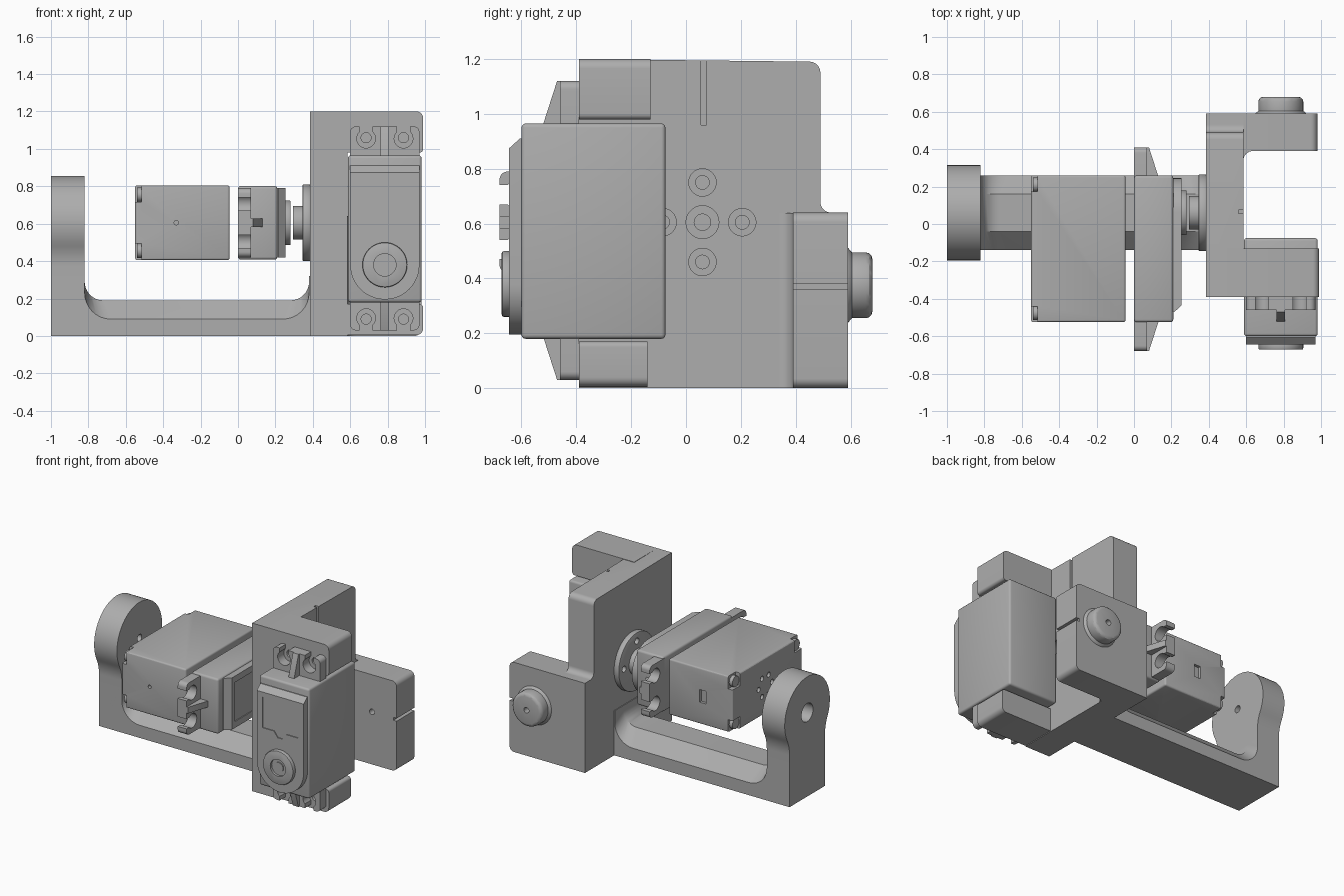
import bpy, bmesh, math
from mathutils import Vector

cube = bpy.data.objects.get("Cube")
if cube:
    bpy.data.objects.remove(cube, do_unlink=True)

grey = bpy.data.materials.new("mid grey")
grey.use_nodes = True
COLOUR = (0.42, 0.42, 0.42, 1)
grey.diffuse_color = COLOUR
grey.node_tree.nodes["Principled BSDF"].inputs["Base Color"].default_value = COLOUR

parts = []
AXIS_Y, AXIS_Z = 0.06, 0.605


# Extrusion directions: profile (a, b) pushed along h
def along_x(a, b, h): return (h, a, b)
def along_y(a, b, h): return (a, h, b)
def along_z(a, b, h): return (a, b, h)


# Servo frames: u along the length, w across the width, d along the shaft
def arm_servo(u, w, d): return (d, AXIS_Y - u, AXIS_Z + w)
def tilt_servo(u, w, d): return (0.785 + w, -0.39 - d, 0.38 + u)


def circle(a, b, r, n=40):
    return [(a + r * math.cos(2 * math.pi * i / n), b + r * math.sin(2 * math.pi * i / n)) for i in range(n)]


def rect(a0, a1, b0, b1):
    return [(a0, b0), (a1, b0), (a1, b1), (a0, b1)]


def rounded(corners, steps=8):
    """Outline whose corners (a, b, radius) are filleted."""
    out = []
    for i, c in enumerate(corners):
        p = Vector(c[:2])
        if len(c) < 3:
            out.append(tuple(p))
            continue
        e = (Vector(corners[i - 1][:2]) - p).normalized()
        f = (Vector(corners[(i + 1) % len(corners)][:2]) - p).normalized()
        half = e.angle(f) / 2
        centre = p + (e + f).normalized() * c[2] / math.sin(half)
        start = p + e * c[2] / math.tan(half) - centre
        end = p + f * c[2] / math.tan(half) - centre
        sweep = start.angle(end)
        for k in range(steps + 1):
            t = k / steps
            q = (start * math.sin((1 - t) * sweep) + end * math.sin(t * sweep)) / math.sin(sweep)
            out.append(tuple(centre + q))
    return out


def loft(name, rings, keep=True):
    bm = bmesh.new()
    loops = [[bm.verts.new(p) for p in ring] for ring in rings]
    n = len(loops[0])
    for a, b in zip(loops, loops[1:]):
        for i in range(n):
            bm.faces.new((a[i], a[(i + 1) % n], b[(i + 1) % n], b[i]))
    bm.faces.new(loops[0])
    bm.faces.new(loops[-1])
    bmesh.ops.recalc_face_normals(bm, faces=bm.faces)
    me = bpy.data.meshes.new(name)
    bm.to_mesh(me)
    bm.free()
    ob = bpy.data.objects.new(name, me)
    bpy.context.collection.objects.link(ob)
    me.materials.append(grey)
    if keep:
        parts.append(ob)
    return ob


def prism(name, pts, lo, hi, place, keep=True):
    return loft(name, [[place(a, b, h) for a, b in pts] for h in (lo, hi)], keep)


def bake(ob):
    dg = bpy.context.evaluated_depsgraph_get()
    me = bpy.data.meshes.new_from_object(ob.evaluated_get(dg))
    ob.modifiers.clear()
    ob.data = me


def bevel(ob, width, segments=3):
    m = ob.modifiers.new("round", 'BEVEL')
    m.width, m.segments, m.angle_limit = width, segments, math.radians(50)
    bake(ob)
    return ob


def cut(ob, pts, lo, hi, place):
    cutter = prism("cutter", pts, lo, hi, place, False)
    m = ob.modifiers.new("cut", 'BOOLEAN')
    m.operation, m.object, m.solver = 'DIFFERENCE', cutter, 'EXACT'
    bake(ob)
    bpy.data.objects.remove(cutter, do_unlink=True)


# Upright plate with counterbored screw holes and a shallow groove
plate = prism("upright_plate", rounded([(-0.39, 0), (0.59, 0), (0.59, 0.64), (0.49, 0.64, 0.04),
              (0.49, 1.19, 0.04), (-0.39, 1.2)]), 0.385, 0.585, along_x)
cut(plate, rect(0.055, 0.075, 0.96, 1.25), 0.56, 0.6, along_x)
spots = [(AXIS_Y + 0.145 * a, AXIS_Z + 0.145 * b) for a, b in ((1, 0), (-1, 0), (0, 1), (0, -1))]
for (a, b), r in zip(spots + [(AXIS_Y, AXIS_Z)], [0.05] * 4 + [0.06]):
    cut(plate, circle(a, b, r, 28), 0.52, 0.6, along_x)
    cut(plate, circle(a, b, r / 2, 20), 0.42, 0.55, along_x)

# Rear arm with pivot boss
rear = prism("rear_arm", rounded([(0.5, 0), (0.98, 0, 0.035), (0.98, 0.64, 0.035), (0.5, 0.64)]),
             0.39, 0.59, along_y)
cut(rear, rect(0.955, 1.0, 0.36, 0.38), 0.3, 0.7, along_y)
cut(rear, circle(0.785, 0.375, 0.02, 16), 0.3, 0.5, along_y)
prism("rear_arm_fillet", rounded([(0.5, 0.33), (0.585, 0.33), (0.585, 0.39, 0.05), (0.66, 0.39),
      (0.66, 0.5), (0.5, 0.5)]), 0.001, 0.639, along_z)
boss = bevel(prism("pivot_boss", circle(0.785, 0.375, 0.12, 48), 0.57, 0.68, along_y), 0.025)
cut(boss, circle(0.785, 0.375, 0.02, 16), 0.63, 0.7, along_y)
loft("pivot_boss_foot", [[along_y(a, b, h) for a, b in circle(0.785, 0.375, r, 48)]
     for h, r in ((0.58, 0.14), (0.592, 0.135), (0.605, 0.12))])

# Front mounting arms with pilot holes
upper = prism("upper_mount_arm", rounded([(0.5, 0.98), (0.99, 0.98, 0.02), (0.99, 1.2, 0.035), (0.5, 1.2)]),
              -0.39, -0.13, along_y)
lower = prism("lower_mount_arm", rounded([(0.5, 0.005), (0.99, 0.005, 0.035), (0.99, 0.17, 0.02), (0.5, 0.17)]),
              -0.39, -0.14, along_y)
for x in (0.685, 0.885):
    cut(upper, circle(x, 1.06, 0.027, 20), -0.5, -0.25, along_y)
    cut(lower, circle(x, 0.09, 0.027, 20), -0.5, -0.25, along_y)


# Long base bar with chamfered upper edges running into both uprights
def bar_outline(z, r):
    return rounded([(-1, 0), (0.386, 0), (0.386, 0.32), (0.38, 0.32), (0.38, z, r),
                    (-0.82, z, r), (-0.82, 0.32), (-1, 0.32)])


edge, crown = bar_outline(0.09, 0.14), bar_outline(0.19, 0.10)
loft("base_bar", [[(a, y, b) for a, b in ring] for y, ring in
     ((-0.14, edge), (-0.04, crown), (0.16, crown), (0.26, edge))])

# End post: round head, concave neck, stepped hole
R, NECK, BODY = 0.255, 0.25, 0.2
run = BODY + NECK
rise = math.sqrt((R + NECK) ** 2 - run ** 2)
lean = math.atan2(rise, run)
side = [(BODY, 0)]
side += [(run - NECK * math.cos(lean * i / 8), -rise + NECK * math.sin(lean * i / 8) + 0.6) for i in range(9)]
side += [(R * math.cos(t), R * math.sin(t) + 0.6)
         for t in (-lean + (math.pi / 2 + lean) * i / 20 for i in range(1, 21))]
outline = [(AXIS_Y + a, b) for a, b in side] + [(AXIS_Y - a, b) for a, b in side[-2::-1]]
post = prism("end_post", outline, -1, -0.82, along_x)
cut(post, circle(AXIS_Y, 0.6, 0.065, 28), -1.1, -0.9, along_x)
cut(post, circle(AXIS_Y, 0.6, 0.025, 20), -1.1, -0.7, along_x)

# Horn disc and hub fixed to the plate
disc = bevel(prism("horn_disc", circle(AXIS_Y, AXIS_Z, 0.205, 64), 0.345, 0.386, along_x), 0.006, 2)
for a, b in spots:
    cut(disc, circle(a, b, 0.022, 16), 0.3, 0.375, along_x)
hub = prism("horn_hub", circle(AXIS_Y, AXIS_Z, 0.09, 40), 0.293, 0.35, along_x)
cut(hub, circle(AXIS_Y, AXIS_Z, 0.055, 28), 0.28, 0.33, along_x)


def servo(label, place, back):
    """Servo head: case, stepped cover, output shaft and keyhole flanges."""
    def sideways(u, d, w): return place(u, w, d)
    bevel(prism(label + "_case", rect(-0.2, 0.585, -0.197, 0.197), back, 0.21, place), 0.015)
    arc = [(-0.185 * math.cos(t), 0.185 * math.sin(t))
           for t in (math.pi * (i / 24 - 0.5) for i in range(25))]
    cover = prism(label + "_cover", arc + [(0.53, 0.185), (0.53, -0.185)], 0.2, 0.255, place)
    cut(cover, [(0.49, 0.26), (0.54, 0.205), (0.6, 0.3), (0.49, 0.3)], -0.3, 0.3, sideways)
    cut(cover, [(0.24, -0.14), (0.46, -0.14), (0.46, 0.14), (0.24, 0.14), (0.24, 0.05), (0.2, 0.02),
                (0.2, -0.02), (0.24, -0.05)], 0.249, 0.3, place)
    shaft = bevel(prism(label + "_shaft", circle(0, 0, 0.12, 48), 0.24, 0.282, place), 0.008, 2)
    cut(shaft, circle(0, 0, 0.06, 28), 0.265, 0.3, place)
    prism(label + "_shaft_core", circle(0, 0, 0.035, 20), 0.25, 0.272, place)
    for end, flip in (("upper", lambda u: u), ("lower", lambda u: 0.39 - u)):
        def flanged(u, w, d): return place(flip(u), w, d)
        flange = prism(f"{label}_{end}_flange", rounded([(0.57, -0.185), (0.74, -0.185, 0.03),
                       (0.74, 0.185, 0.03), (0.57, 0.185)]), 0.0, 0.07, flanged)
        for w in (-0.1, 0.1):
            cut(flange, rect(0.68, 0.8, w - 0.035, w + 0.035), -0.1, 0.1, flanged)
            cut(flange, circle(0.675, w, 0.05, 28), -0.1, 0.1, flanged)
        prism(f"{label}_{end}_rib", [(0.57, 0.06), (0.57, 0.13), (0.585, 0.13), (0.74, 0.08), (0.74, 0.06)],
              -0.022, 0.022, lambda u, d, w: flanged(u, w, d))


servo("tilt_servo", tilt_servo, -0.315)
servo("arm_servo", arm_servo, 0.0)

# Separate rear case of the arm servo: notched end, corner screws, vents, cable slot
body = bevel(prism("arm_servo_body", rect(-0.2, 0.585, -0.2, 0.2), -0.55, -0.045, arm_servo), 0.012)
for u in (-0.2, 0.585):
    for w in (-0.2, 0.2):
        cut(body, rect(u - 0.085, u + 0.085, w - 0.09, w + 0.09), -0.6, -0.515, arm_servo)
        su, sw = u + math.copysign(0.05, 0.2 - u), w * 0.75
        prism("corner_screw", circle(su, sw, 0.038, 24), -0.54, -0.5, arm_servo)
for a, b in circle(0.17, 0, 0.075, 6):
    cut(body, circle(a, b, 0.018, 14), -0.6, -0.53, arm_servo)
cut(body, rect(-0.34, -0.29, 0.56, 0.65), 0.24, 0.3, along_y)
cut(body, circle(-0.33, AXIS_Z, 0.012, 14), -0.6, -0.5, along_y)

# Smooth the curved walls, keep the corners crisp
bpy.ops.object.select_all(action='DESELECT')
for ob in parts:
    ob.select_set(True)
bpy.context.view_layer.objects.active = parts[0]
bpy.ops.object.shade_smooth_by_angle(angle=math.radians(30))
